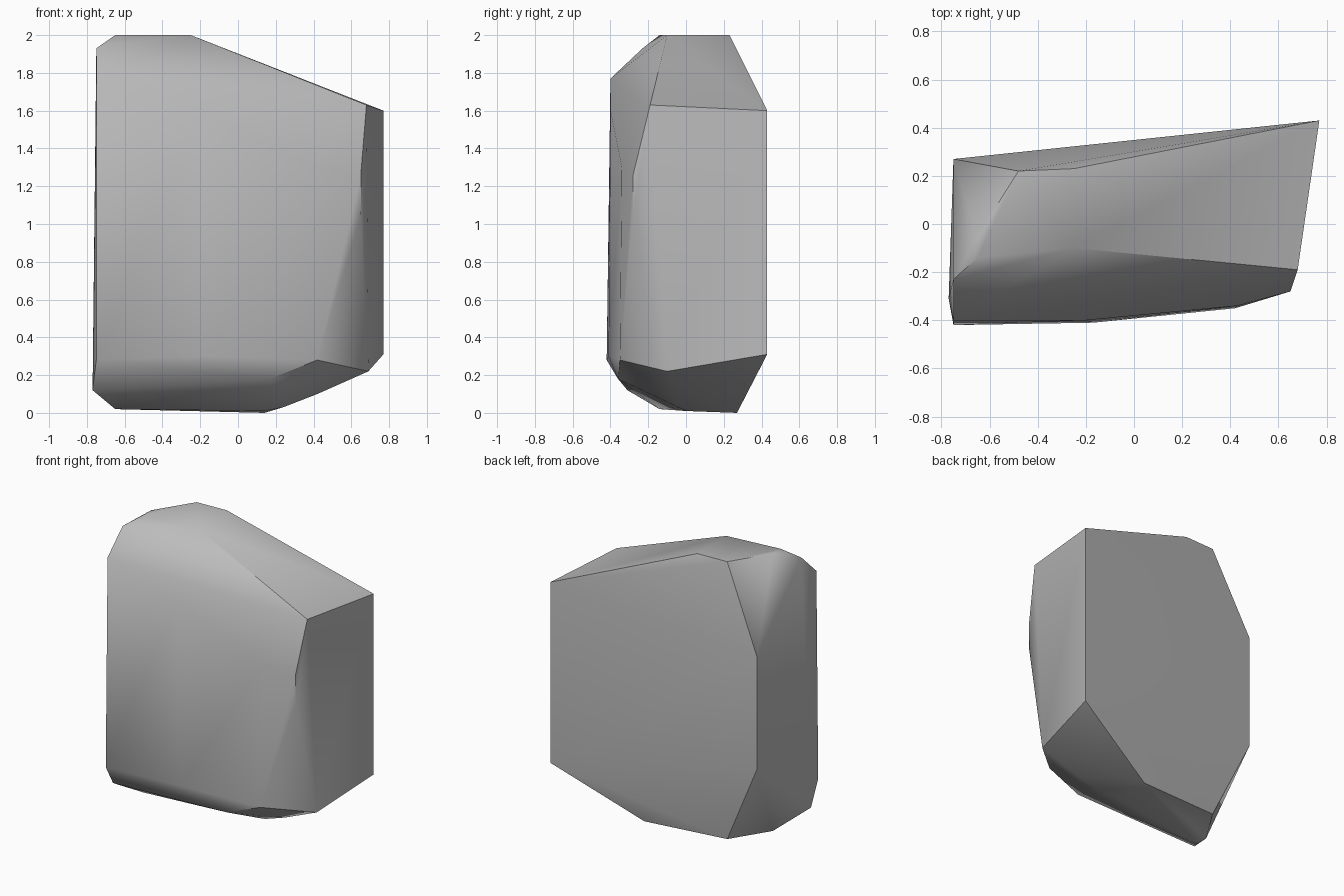
import bpy
import bmesh
from math import radians

default_cube = bpy.data.objects.get("Cube")
if default_cube:
    bpy.data.objects.remove(default_cube, do_unlink=True)


def make_material(name, color):
    material = bpy.data.materials.new(name)
    material.use_nodes = True
    material.diffuse_color = color
    shader = material.node_tree.nodes["Principled BSDF"]
    shader.inputs["Base Color"].default_value = color
    shader.inputs["Roughness"].default_value = 0.9
    return material


def hull_object(name, corner_groups, material, sharp_angle):
    """Wrap a tight convex skin around groups of corner points."""
    mesh = bpy.data.meshes.new(name)
    bm = bmesh.new()
    for corners in corner_groups:
        for corner in corners:
            bm.verts.new(corner)

    # Skin the corners, then drop everything left inside
    bmesh.ops.convex_hull(bm, input=bm.verts[:], use_existing_faces=False)
    loose = [vert for vert in bm.verts if not vert.link_faces]
    bmesh.ops.delete(bm, geom=loose, context="VERTS")

    # Merge coplanar triangles into broad chiselled facets
    bmesh.ops.dissolve_limit(bm, angle_limit=radians(1), verts=bm.verts[:], edges=bm.edges[:])
    bmesh.ops.recalc_face_normals(bm, faces=bm.faces[:])
    bm.to_mesh(mesh)
    bm.free()

    mesh.materials.append(material)
    obj = bpy.data.objects.new(name, mesh)
    bpy.context.collection.objects.link(obj)
    bpy.ops.object.select_all(action="DESELECT")
    obj.select_set(True)
    bpy.context.view_layer.objects.active = obj
    bpy.ops.object.shade_smooth_by_angle(angle=radians(sharp_angle))
    return obj


# Flat crown of the boulder
crown = [(-.65, -.14, 2), (-.65, -.05, 2), (-.48, .22, 2),
         (-.25, .23, 2), (-.25, -.1, 2), (-.75, -.23, 1.93)]

# Cleaved end face
cleaved_end = [(.77, .43, 1.6), (.77, .43, .31), (.69, -.1, .22),
               (.65, -.28, 1.05), (.65, -.28, 1.26), (.68, -.19, 1.63)]

# Broad, slightly bulging front
front = [(-.75, -.4, 1.77), (-.2, -.4, 1.6), (.43, -.34, 1.3),
         (.42, -.35, .28), (-.17, -.41, .3), (-.75, -.42, .28)]

# Upright edge where the back meets the narrow end
back_edge = [(-.75, .27, 1.41), (-.75, .27, .61)]

# Undercut base
base = [(-.77, -.31, .12), (-.65, -.14, .02), (-.65, -.05, .02),
        (-.48, .22, .02), (.14, .27, 0), (.14, 0, .01),
        (.24, -.04, .03), (.42, -.07, .1), (.17, -.36, .18)]

stone = make_material("stone grey", (.5, .5, .5, 1))
hull_object("boulder", [crown, cleaved_end, front, back_edge, base], stone, 42)
